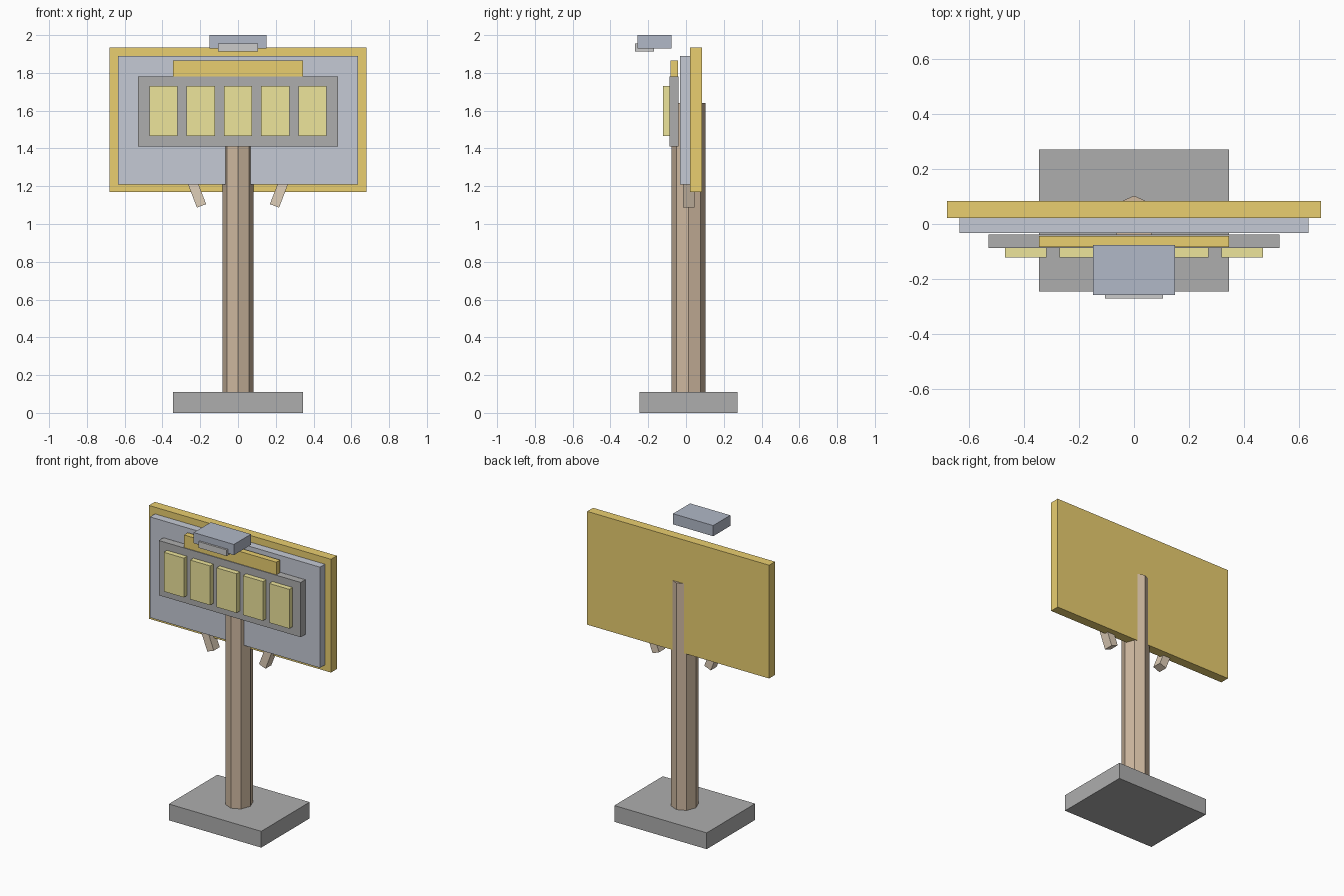
import bpy, bmesh
from math import radians, sin, cos
from mathutils import Matrix, Vector

if "Cube" in bpy.data.objects:
    bpy.data.objects.remove(bpy.data.objects["Cube"])


def material(name, rgb):
    m = bpy.data.materials.new(name)
    m.diffuse_color = (*rgb, 1)
    m.use_nodes = True
    m.node_tree.nodes["Principled BSDF"].inputs["Base Color"].default_value = m.diffuse_color
    return m


GOLD = material("gold_paint", (0.82, 0.62, 0.16))
STEEL = material("pale_steel", (0.56, 0.59, 0.66))
BLUE = material("blue_steel", (0.44, 0.48, 0.57))
DARK = material("dark_grey", (0.42, 0.42, 0.42))
YELLOW = material("yellow_tile", (0.85, 0.78, 0.33))
WOOD = material("wood", (0.62, 0.48, 0.35))
PALE_WOOD = material("pale_wood", (0.74, 0.62, 0.48))
LENS = material("lens", (0.68, 0.67, 0.69))


def finish(name, bm, mat):
    mesh = bpy.data.meshes.new(name)
    bm.to_mesh(mesh)
    bm.free()
    mesh.materials.append(mat)
    ob = bpy.data.objects.new(name, mesh)
    bpy.context.collection.objects.link(ob)
    return ob


def box(name, x, y, z, mat):
    """Box from (min, max) ranges; the mesh is centred on its own origin."""
    bm = bmesh.new()
    bmesh.ops.create_cube(bm, size=1)
    bmesh.ops.scale(bm, verts=bm.verts, vec=(x[1] - x[0], y[1] - y[0], z[1] - z[0]))
    ob = finish(name, bm, mat)
    ob.location = [(a + b) / 2 for a, b in (x, y, z)]
    return ob


# Foot and eight-sided post
box("base", (-0.345, 0.345), (-0.245, 0.272), (0, 0.11), DARK)
bm = bmesh.new()
bmesh.ops.create_cone(bm, cap_ends=True, segments=8, radius1=1, radius2=1, depth=1.54)
bmesh.ops.scale(bm, verts=bm.verts, vec=(0.083, 0.09, 1))
post = finish("post", bm, WOOD)
post.location = (0, 0.013, 0.87)

# Layered sign board
box("back_board", (-0.68, 0.68), (0.021, 0.084), (1.17, 1.935), GOLD)
box("face_panel", (-0.635, 0.635), (-0.032, 0.021), (1.21, 1.89), STEEL)
box("display_panel", (-0.53, 0.53), (-0.088, -0.039), (1.41, 1.78), DARK)
box("header_strip", (-0.345, 0.345), (-0.083, -0.043), (1.775, 1.865), GOLD)

# Row of five tiles
for i in range(5):
    cx = (i - 2) * 0.197
    box(f"tile_{i + 1}", (cx - 0.075, cx + 0.075), (-0.122, -0.086), (1.465, 1.73), YELLOW)

# Leaning braces that run up into the board
length, tilt = 0.34, radians(21)
for side, label in ((-1, "left"), (1, "right")):
    brace = box(f"brace_{label}", (-0.026, 0.026), (-0.017, 0.046), (0, length), PALE_WOOD)
    brace.rotation_euler.y = side * tilt
    foot = Vector((side * 0.193, 0.0145, 1.096))
    brace.location = foot + Vector((side * sin(tilt), 0, cos(tilt))) * length / 2

# Lamp above the sign
box("lamp_housing", (-0.15, 0.15), (-0.258, -0.076), (1.928, 2.0), BLUE)
box("lamp_lens", (-0.105, 0.105), (-0.271, -0.17), (1.914, 1.956), LENS)
